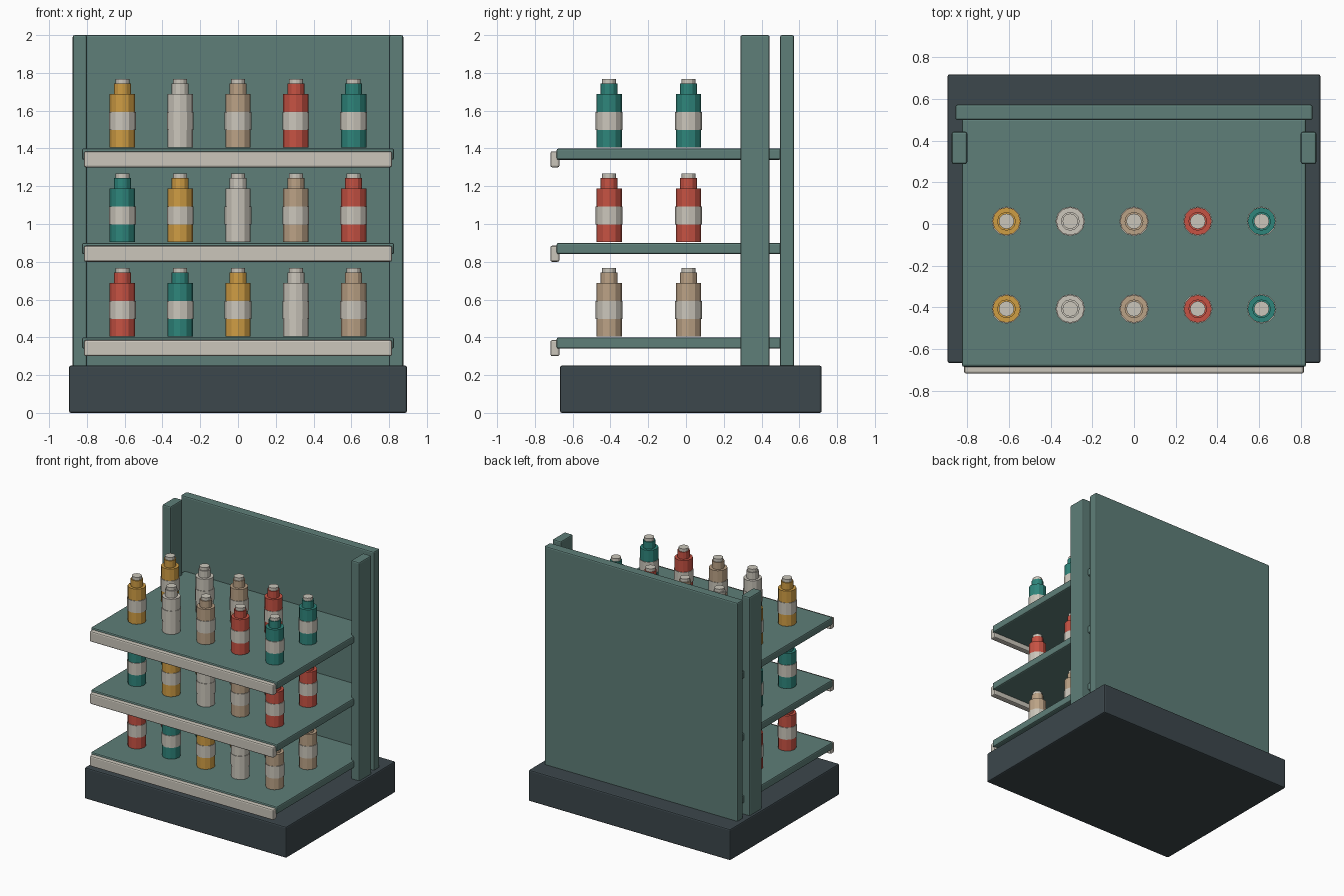
import bpy, bmesh, math

cube = bpy.data.objects.get("Cube")
if cube:
    bpy.data.objects.remove(cube, do_unlink=True)


def material(name, rgb):
    """Flat colour given as 0-255 sRGB, stored as linear."""
    lin = [((c / 255 + 0.055) / 1.055) ** 2.4 for c in rgb]
    mat = bpy.data.materials.new(name)
    mat.use_nodes = True
    mat.diffuse_color = (*lin, 1)
    mat.node_tree.nodes["Principled BSDF"].inputs["Base Color"].default_value = (*lin, 1)
    return mat


green = material("sage green", (94, 126, 120))
slate = material("dark slate", (60, 71, 76))
cream = material("cream", (203, 198, 187))
liquids = [
    material("amber", (207, 157, 68)),
    cream,
    material("tan", (187, 162, 134)),
    material("red", (198, 82, 67)),
    material("teal", (46, 133, 123)),
]


def add_object(name, mesh, location=(0, 0, 0)):
    obj = bpy.data.objects.new(name, mesh)
    obj.location = location
    bpy.context.collection.objects.link(obj)
    return obj


def box(name, x, y, z, mat, bevel=0.01):
    """Bevelled box from (min, max) extents on each axis."""
    bm = bmesh.new()
    bmesh.ops.create_cube(bm, size=1)
    for v in bm.verts:
        v.co = [(a + b) / 2 + c * (b - a) for c, (a, b) in zip(v.co, (x, y, z))]
    mesh = bpy.data.meshes.new(name)
    bm.to_mesh(mesh)
    bm.free()
    mesh.materials.append(mat)
    obj = add_object(name, mesh)
    mod = obj.modifiers.new("soft edges", "BEVEL")
    mod.width, mod.segments = bevel, 2
    return obj


def bottle_mesh(liquid, sides=12):
    """Stepped bottle: body, raised label band, neck and cap."""
    body, label, neck, cap = 0.067, 0.071, 0.045, 0.037
    # (radius, height, material of the faces leading up to this ring)
    profile = [(body, 0, 0), (body, 0.092, 0), (label, 0.092, 1), (label, 0.188, 1),
               (body, 0.188, 1), (body, 0.282, 0), (neck, 0.282, 0), (neck, 0.338, 0),
               (cap, 0.338, 0), (cap, 0.362, 1)]
    bm = bmesh.new()
    previous = None
    for radius, height, slot in profile:
        angles = [math.tau * i / sides for i in range(sides)]
        ring = [bm.verts.new((radius * math.cos(a), radius * math.sin(a), height)) for a in angles]
        if previous:
            for i in range(sides):
                j = (i + 1) % sides
                bm.faces.new((previous[i], previous[j], ring[j], ring[i])).material_index = slot
        else:
            bm.faces.new(ring[::-1])
        previous = ring
    bm.faces.new(previous).material_index = 1
    mesh = bpy.data.meshes.new("bottle_" + liquid.name)
    bm.to_mesh(mesh)
    bm.free()
    mesh.materials.append(liquid)
    mesh.materials.append(cream)
    return mesh


# Plinth, back panel and uprights
box("base", (-0.895, 0.895), (-0.667, 0.718), (0, 0.25), slate)
box("back_panel", (-0.857, 0.857), (0.498, 0.573), (0.24, 2), green)
for side, sign in (("left", 1), ("right", -1)):
    box(side + "_post", sorted((sign * 0.8, sign * 0.875)), (0.288, 0.443), (0.24, 2), green)

# Shelves with front lips, and two rows of bottles on each
meshes = [bottle_mesh(liquid) for liquid in liquids]
for level in range(3):
    top = 0.4 + 0.5 * level
    box(f"shelf_{level}", (-0.826, 0.826), (-0.685, 0.505), (top - 0.06, top), green)
    box(f"shelf_lip_{level}", (-0.815, 0.815), (-0.718, -0.67), (top - 0.1, top - 0.015), cream)
    for row, y in (("front", -0.407), ("back", 0.013)):
        for column in range(5):
            mesh = meshes[(column + level - 2) % 5]
            add_object(f"bottle_{level}_{row}_{column}", mesh,
                       ((column - 2) * 0.306, y, top + 0.005))
